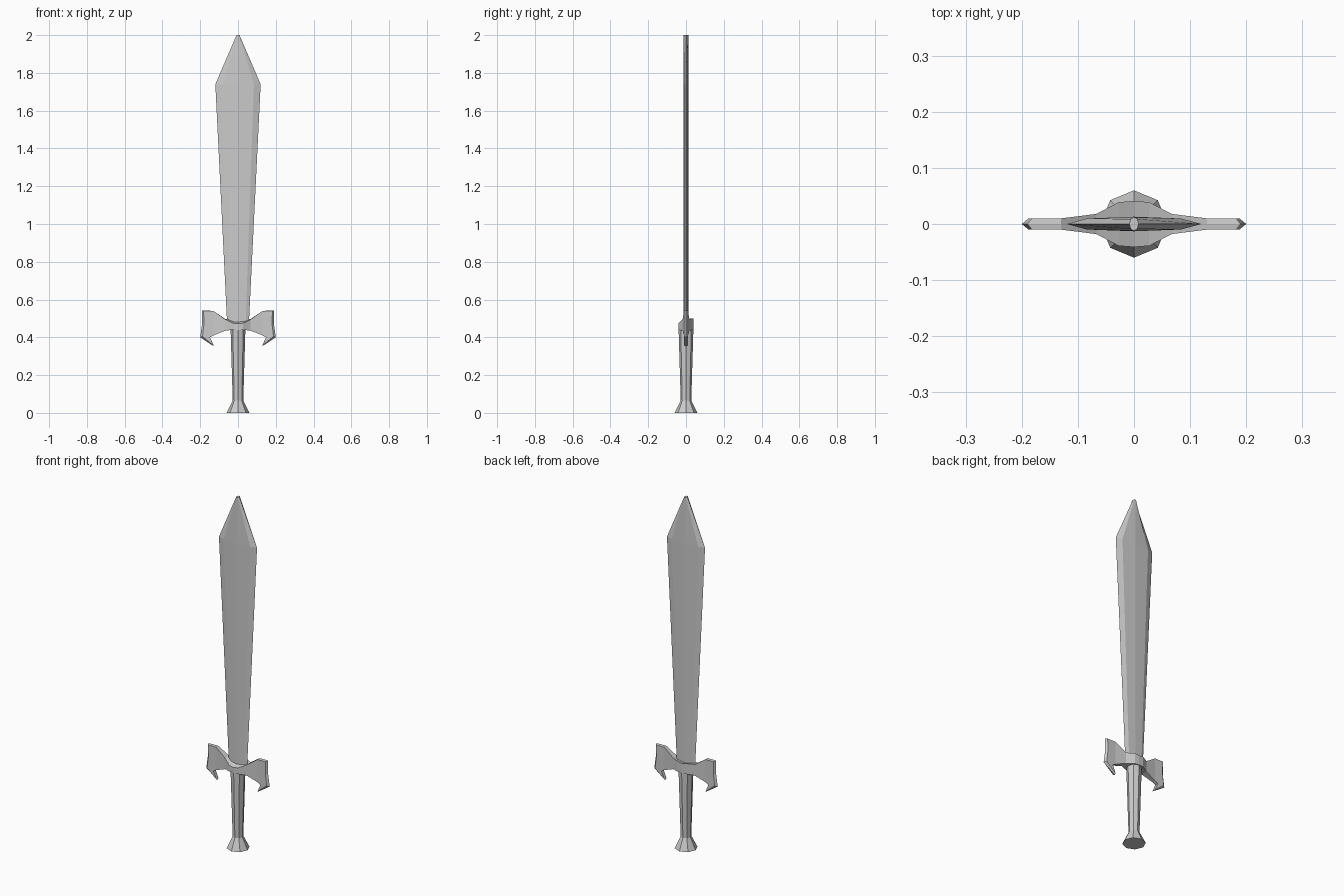
import bpy, bmesh, math

if "Cube" in bpy.data.objects:
    bpy.data.objects.remove(bpy.data.objects["Cube"])


def make_object(name, bm):
    bmesh.ops.remove_doubles(bm, verts=bm.verts, dist=0.0005)
    bmesh.ops.recalc_face_normals(bm, faces=bm.faces)
    mesh = bpy.data.meshes.new(name)
    bm.to_mesh(mesh)
    bm.free()
    obj = bpy.data.objects.new(name, mesh)
    bpy.context.collection.objects.link(obj)
    return obj


def loft(bm, rings):
    """Skin a series of equal-length rings and cap both ends."""
    loops = [[bm.verts.new(p) for p in ring] for ring in rings]
    n = len(loops[0])
    for a, b in zip(loops, loops[1:]):
        for i in range(n):
            j = (i + 1) % n
            bm.faces.new((a[i], a[j], b[j], b[i]))
    bm.faces.new(loops[0])
    bm.faces.new(loops[-1])


# Blade: lens section, widening towards the shoulder and then the tip
def blade_ring(z, w, t):
    section = [(1, 0), (0.7, 0.75), (0, 1), (-0.7, 0.75),
               (-1, 0), (-0.7, -0.75), (0, -1), (0.7, -0.75)]
    return [(x * w, y * t, z) for x, y in section]


bm = bmesh.new()
loft(bm, [blade_ring(0.46, 0.057, 0.013), blade_ring(1.74, 0.12, 0.013),
          blade_ring(2.0, 0.008, 0.012)])
make_object("blade", bm)


# Grip and flared pommel: octagonal turned profile
def octagon(z, r):
    return [(r * math.cos(k * math.pi / 4), r * math.sin(k * math.pi / 4), z)
            for k in range(8)]


bm = bmesh.new()
loft(bm, [octagon(z, r) for z, r in
          [(0.0, 0.06), (0.065, 0.028), (0.47, 0.04)]])
make_object("grip", bm)

# Guard centre: x, half depth, bottom, front top, back top
stations = [(0, 0.041, 0.44, 0.472, 0.495), (0.027, 0.039, 0.44, 0.475, 0.5),
            (0.067, 0.018, 0.435, 0.495, 0.497), (0.13, 0.01, 0.41, 0.54, 0.54)]
full = [(-s[0], *s[1:]) for s in reversed(stations[1:])] + stations
bm = bmesh.new()
loft(bm, [[(x, -d, zb), (x, -d, zf), (x, d, zk), (x, d, zb)]
          for x, d, zb, zf, zk in full])
make_object("guard", bm)

# Guard wings: hooked plates with a chamfered outer edge
wing = [(0.13, 0.41), (0.13, 0.54), (0.182, 0.54), (0.18, 0.47),
        (0.188, 0.405), (0.13, 0.357), (0.148, 0.4)]
edge = [(0.13, 0.41), (0.13, 0.54), (0.19, 0.543), (0.19, 0.47),
        (0.2, 0.4), (0.127, 0.352), (0.148, 0.4)]
for side, label in ((-1, "left"), (1, "right")):
    bm = bmesh.new()
    loft(bm, [[(side * x, y, z) for x, z in pts]
              for y, pts in ((-0.01, wing), (0, edge), (0.01, wing))])
    make_object("guard_wing_" + label, bm)
